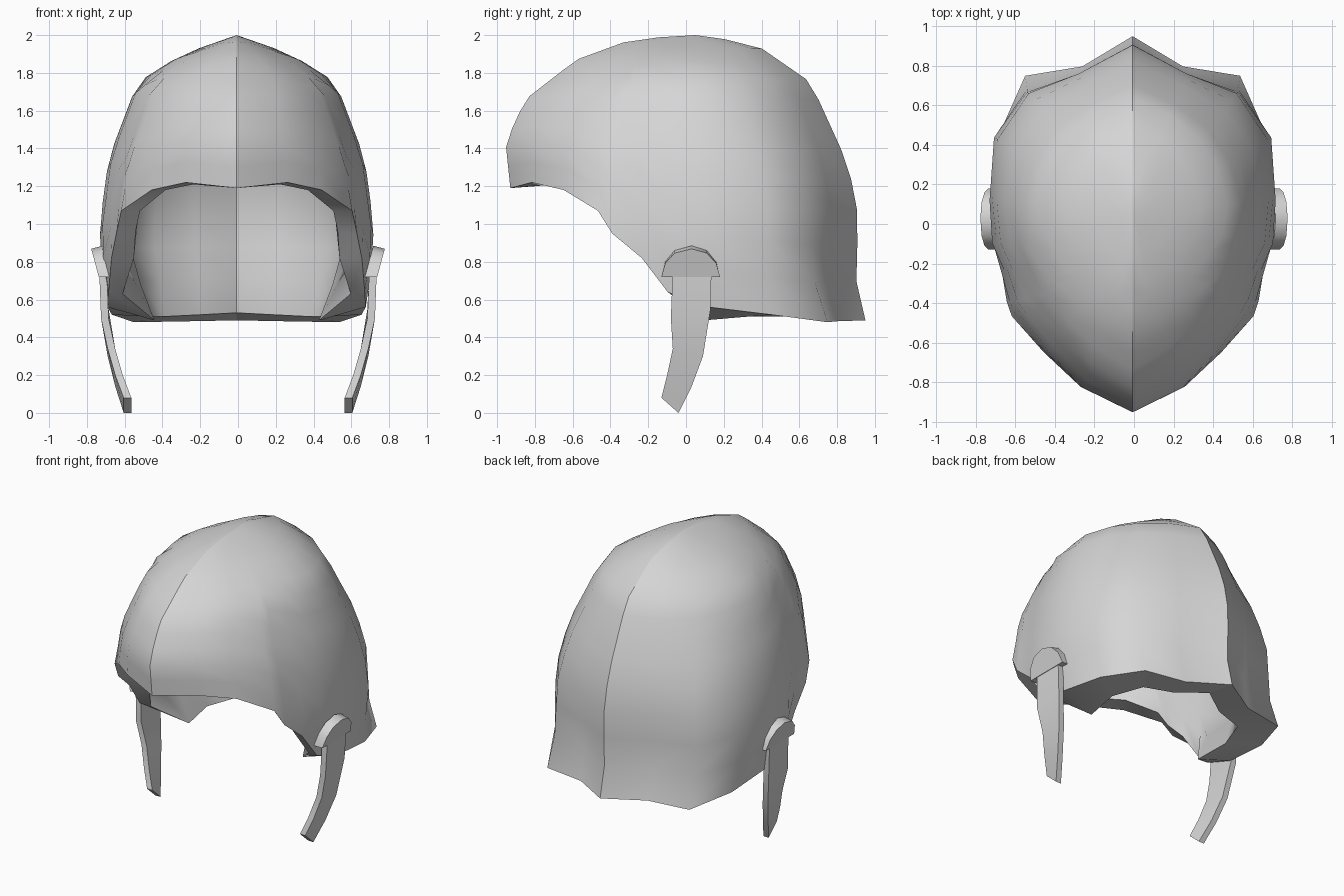
import bpy, bmesh, math

if "Cube" in bpy.data.objects:
    bpy.data.objects.remove(bpy.data.objects["Cube"])

grey = bpy.data.materials.new("light grey")
grey.diffuse_color = (0.67, 0.67, 0.67, 1)
grey.use_nodes = True
grey.node_tree.nodes["Principled BSDF"].inputs["Base Color"].default_value = grey.diffuse_color


def lerp(table, z):
    """Piecewise linear lookup in (z, value) pairs sorted by z."""
    if z <= table[0][0]:
        return table[0][1]
    for (a, va), (b, vb) in zip(table, table[1:]):
        if z <= b:
            return va + (vb - va) * (z - a) / (b - a)
    return table[-1][1]


def finish(bm, name, angle=35, ridge_x=None):
    """Smooth shading with sharp edges by angle and along the centre ridge."""
    bmesh.ops.remove_doubles(bm, verts=bm.verts, dist=0.0005)
    bmesh.ops.recalc_face_normals(bm, faces=bm.faces)
    for f in bm.faces:
        f.smooth = True
    for e in bm.edges:
        on_ridge = ridge_x is not None and all(abs(v.co.x - ridge_x) < 1e-4 for v in e.verts)
        e.smooth = not (on_ridge or e.calc_face_angle(0) > math.radians(angle))
    me = bpy.data.meshes.new(name)
    bm.to_mesh(me)
    bm.free()
    me.materials.append(grey)
    ob = bpy.data.objects.new(name, me)
    bpy.context.collection.objects.link(ob)
    return ob


# Helmet silhouettes by height: front, back and half width
FRONT = [(1.19, -0.93), (1.43, -0.955), (1.66, -0.85), (1.87, -0.58), (1.98, -0.28), (2.0, 0.05)]
BACK = [(0.49, 0.95), (0.75, 0.89), (1.0, 0.92), (1.31, 0.86), (1.75, 0.66), (1.93, 0.40),
        (1.98, 0.2), (2.0, 0.05)]
WIDTH = [(0.48, 0.68), (0.6, 0.685), (0.8, 0.72), (1.0, 0.725), (1.35, 0.68), (1.75, 0.53),
         (1.9, 0.29), (2.0, 0)]
# Wall thickness as a scale of the inner surface
INNER = [(0.5, 0.77), (1.1, 0.84), (1.25, 0.86)]
# Columns front to back: side share, length share, outer and inner rim height, inner rim scale
COLUMNS = [(0, -1, 1.19, 1.20, 0.86), (0.39, -0.89, 1.22, 1.21, 0.86),
           (0.65, -0.72, 1.18, 1.18, 0.85), (0.86, -0.53, 1.07, 1.07, 0.85),
           (0.88, -0.45, 0.95, 0.96, 0.84), (0.92, -0.29, 0.82, 0.82, 0.82),
           (0.98, -0.15, 0.64, 0.63, 0.89), (1, 0.08, 0.56, 0.49, 0.64),
           (0.97, 0.45, 0.52, 0.51, 0.70), (0.74, 0.72, 0.48, 0.51, 0.71),
           (0.375, 0.83, 0.485, 0.52, 0.74), (0, 1, 0.49, 0.53, 0.76)]
ROWS = 12
RIDGE_X = -0.007


def shell_point(col, row, inner, side):
    xu, yu, rim, rim_in, rim_k = col
    t = (row / ROWS) ** 1.7
    if inner:
        z = 1.865 + (rim_in - 1.865) * t
        zo, k = z + 0.135 * max(0, (z - 0.5) / 1.365), lerp(INNER, z)
        k += (rim_k - k) * max(0, (t - 0.75) / 0.25)
    else:
        z = zo = 2.0 + (rim - 2.0) * t
        k = 1
    # rings narrow to a pointed oval towards the crown; the nape corner flares
    norm = (xu ** 1.58 + abs(yu) ** 1.58) ** (1 / 1.58)
    s = 1 + (1 / norm - 1) * min(1, max(0, (zo - 1.0) / 0.9))
    if 0.7 < yu < 0.8:
        s *= 1 + 0.08 * min(1, max(0, (0.8 - zo) / 0.3))
    reach = abs(lerp(FRONT if yu < 0 else BACK, zo) - 0.05)
    return (RIDGE_X + side * xu * s * lerp(WIDTH, zo) * k, 0.05 + yu * s * reach * k, z)


# Helmet shell: outer surface, inner surface and the rim between them
bm = bmesh.new()


def quad(points):
    uniq = []
    for p in points:
        if all(math.dist(p, q) > 1e-4 for q in uniq):
            uniq.append(p)
    if len(uniq) > 2:
        bm.faces.new([bm.verts.new(p) for p in uniq])


for side in (1, -1):
    for a, b in zip(COLUMNS, COLUMNS[1:]):
        for inner in (False, True):
            for r in range(ROWS):
                quad([shell_point(a, r, inner, side), shell_point(b, r, inner, side),
                      shell_point(b, r + 1, inner, side), shell_point(a, r + 1, inner, side)])
        quad([shell_point(a, ROWS, False, side), shell_point(b, ROWS, False, side),
              shell_point(b, ROWS, True, side), shell_point(a, ROWS, True, side)])
finish(bm, "helmet_shell", 58, RIDGE_X)

# Ear pads: tilted half discs; straps: curved tapering bands
PAD = [(-0.13, 0.72), (-0.11, 0.80), (-0.06, 0.86), (0.03, 0.885), (0.11, 0.86),
       (0.16, 0.80), (0.18, 0.72)]
# Strap rows: front y, front z, back y, back z, outer x
STRAP = [(-0.07, 0.76, 0.135, 0.76, 0.735), (-0.08, 0.50, 0.13, 0.55, 0.725),
         (-0.07, 0.34, 0.09, 0.30, 0.69), (-0.10, 0.20, 0.03, 0.14, 0.65),
         (-0.13, 0.08, -0.04, 0.0, 0.605)]

for side, label in ((1, "right"), (-1, "left")):
    bm = bmesh.new()
    faces = []
    for base, squash in ((0.737, 0.9), (0.672, 1)):
        faces.append([bm.verts.new((side * (base + 0.27 * (z - 0.72) * squash), y,
                                    0.72 + (z - 0.72) * squash)) for y, z in PAD])
        bm.faces.new(faces[-1])
    n = len(PAD)
    for i in range(n):
        j = (i + 1) % n
        bm.faces.new((faces[0][i], faces[0][j], faces[1][j], faces[1][i]))
    finish(bm, label + "_ear_pad")

    bm = bmesh.new()
    rings = []
    for y0, z0, y1, z1, x in STRAP:
        rings.append([bm.verts.new((side * px, y, z)) for px, y, z in
                      ((x, y0, z0), (x, y1, z1), (x - 0.04, y1, z1), (x - 0.04, y0, z0))])
    for p, q in zip(rings, rings[1:]):
        for i in range(4):
            j = (i + 1) % 4
            bm.faces.new((p[i], p[j], q[j], q[i]))
    bm.faces.new(rings[0])
    bm.faces.new(rings[-1])
    finish(bm, label + "_strap")
